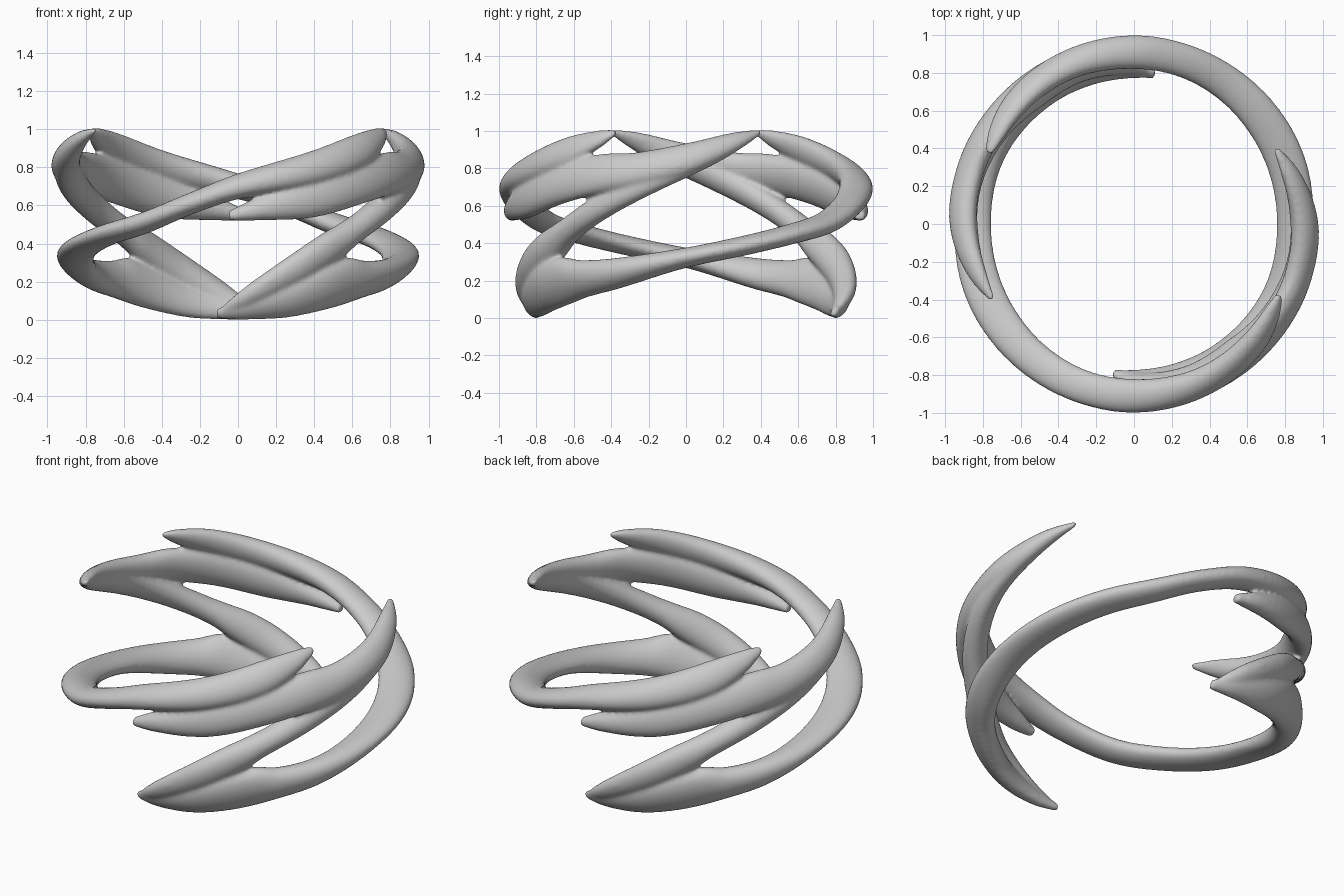
import bpy, bmesh, math

if "Cube" in bpy.data.objects:
    bpy.data.objects.remove(bpy.data.objects["Cube"])

# Stations: angle (deg), height, radius, half height, half radial depth
LONG = [(-98, .03, .80, .026, .022), (-88, .057, .82, .058, .045), (-72, .11, .84, .10, .065),
        (-60, .165, .85, .125, .075), (-49, .20, .85, .125, .078), (-40, .21, .85, .10, .08),
        (-25, .24, .853, .082, .085), (0, .322, .853, .055, .098), (22, .39, .868, .054, .105),
        (40, .45, .88, .055, .102), (57, .51, .893, .058, .095), (75, .615, .905, .06, .09),
        (90, .70, .91, .068, .09), (115, .795, .91, .088, .075), (135, .885, .893, .088, .062),
        (148, .955, .868, .05, .04), (154, .99, .855, .018, .016)]
SHORT = [(-93, .545, .93, .026, .028), (-84, .58, .925, .06, .055), (-65, .645, .915, .11, .068),
         (-45, .725, .912, .115, .07), (-30, .77, .912, .108, .07), (-18, .79, .912, .095, .07),
         (0, .85, .905, .085, .068), (17, .94, .872, .052, .048), (28, .995, .85, .014, .016)]
THIN = [(-97, .035, .805, .02, .02), (-86, .125, .85, .065, .055), (-70, .26, .872, .10, .07),
        (-60, .345, .87, .105, .075), (-52, .41, .865, .095, .075), (-45, .475, .87, .08, .072),
        (-30, .60, .888, .08, .07), (-10, .755, .90, .082, .066), (10, .885, .882, .062, .056),
        (27, .985, .85, .014, .014)]


def spline(pts, steps=8):
    """Smooth pass through the stations."""
    out = []
    for i in range(len(pts) - 1):
        p0, p1, p2 = pts[max(i - 1, 0)], pts[i], pts[i + 1]
        p3 = pts[min(i + 2, len(pts) - 1)]
        for k in range(steps):
            t = k / steps
            # tangents scaled by the angle spacing
            h = p2[0] - p1[0]
            row = [p1[0] + h * t]
            for j in range(1, 5):
                m1 = (p2[j] - p0[j]) / (p2[0] - p0[0]) * h
                m2 = (p3[j] - p1[j]) / (p3[0] - p1[0]) * h
                row.append((2*t**3 - 3*t**2 + 1) * p1[j] + (t**3 - 2*t**2 + t) * m1
                           + (3*t**2 - 2*t**3) * p2[j] + (t**3 - t**2) * m2)
            out.append(row)
    out.append(list(pts[-1]))
    return out


def strand(bm, stations, turn, sides=20):
    """Loft an oval section around the ring, leaning with its barrel shape."""
    rings = []
    for a, z, r, hz, hr in spline(stations):
        th = math.radians(a + turn)
        lean = -0.8 * (z - 0.5)
        ring = []
        for k in range(sides):
            u = 2 * math.pi * k / sides
            dz = max(hz, .008) * math.sin(u)
            rad = r + max(hr, .008) * math.cos(u) + lean * dz
            ring.append(bm.verts.new((rad * math.cos(th), rad * math.sin(th), z + dz)))
        rings.append(ring)
    for a, b in zip(rings, rings[1:]):
        for k in range(sides):
            n = (k + 1) % sides
            bm.faces.new((a[k], a[n], b[n], b[k]))
    bm.faces.new(rings[0][::-1])
    bm.faces.new(rings[-1])


# Woven ring: three strands repeated by a half turn
bm = bmesh.new()
for turn in (0, 180):
    for stations in (LONG, SHORT, THIN):
        strand(bm, stations, turn)
bmesh.ops.recalc_face_normals(bm, faces=bm.faces)
mesh = bpy.data.meshes.new("woven_ring")
bm.to_mesh(mesh)
bm.free()
ring = bpy.data.objects.new("woven_ring", mesh)
bpy.context.collection.objects.link(ring)

# Fuse the strands where they touch and soften the joints
fuse = ring.modifiers.new("fuse", 'REMESH')
fuse.mode = 'VOXEL'
fuse.voxel_size = 0.011
fuse.use_smooth_shade = True
soft = ring.modifiers.new("soften", 'SMOOTH')
soft.factor = 0.5
soft.iterations = 10
